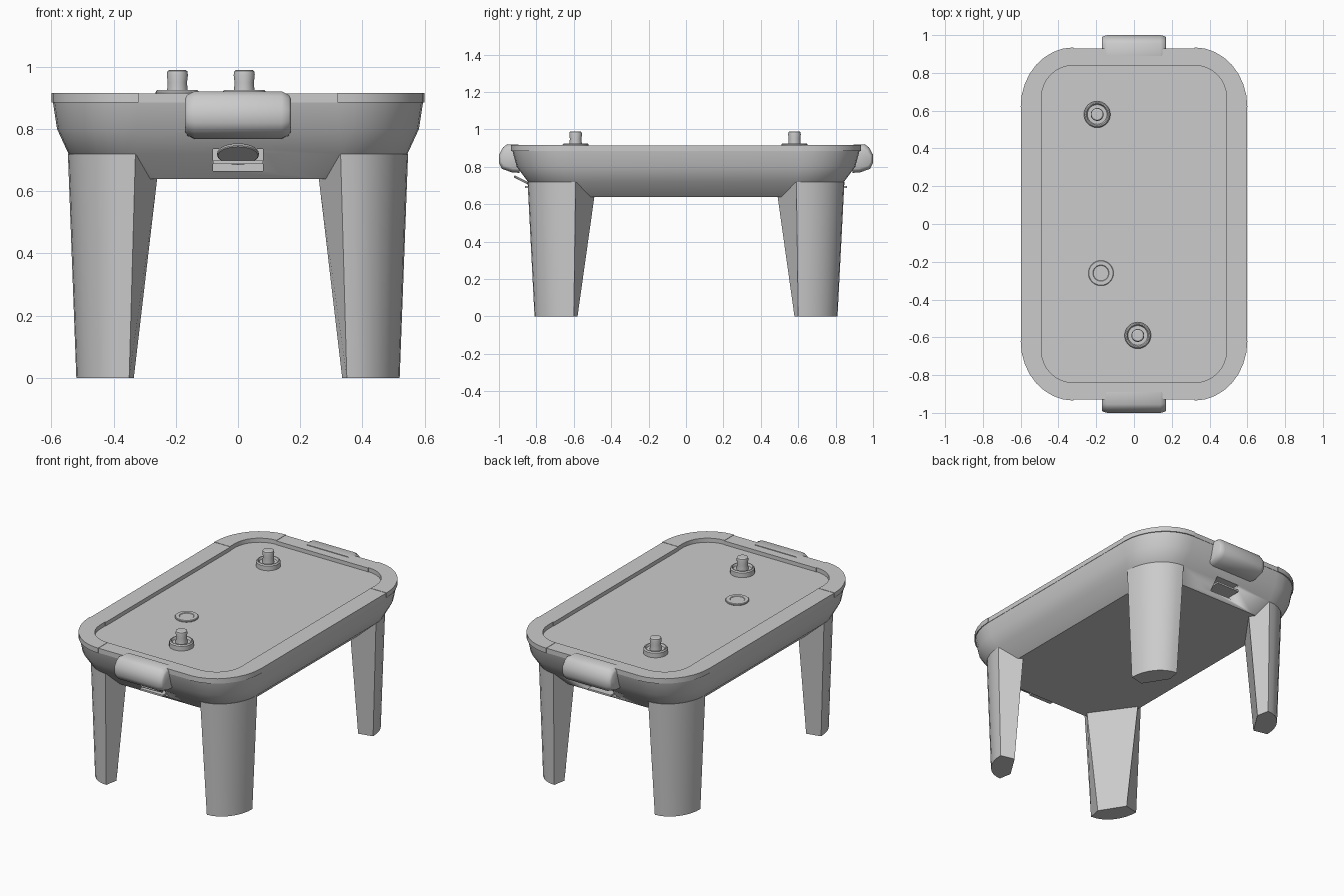
import bpy, bmesh
from math import sin, cos, pi, radians

cube = bpy.data.objects.get("Cube")
if cube:
    bpy.data.objects.remove(cube, do_unlink=True)

grey = bpy.data.materials.new("light_grey")
grey.use_nodes = True
grey.diffuse_color = (0.6, 0.6, 0.6, 1)
grey.node_tree.nodes["Principled BSDF"].inputs["Base Color"].default_value = (0.6, 0.6, 0.6, 1)


def loft(name, rings, angle=30, mirror=(False, False)):
    """Skin a list of equal-length closed rings and cap both ends."""
    bm = bmesh.new()
    loops = [[bm.verts.new(p) for p in ring] for ring in rings]
    n = len(loops[0])
    for a, b in zip(loops, loops[1:]):
        for i in range(n):
            j = (i + 1) % n
            bm.faces.new((a[i], a[j], b[j], b[i]))
    bm.faces.new(loops[0][::-1])
    bm.faces.new(loops[-1])
    bmesh.ops.recalc_face_normals(bm, faces=bm.faces)
    mesh = bpy.data.meshes.new(name)
    bm.to_mesh(mesh)
    bm.free()
    mesh.materials.append(grey)
    mesh.polygons.foreach_set("use_smooth", [True] * len(mesh.polygons))
    mesh.set_sharp_from_angle(angle=radians(angle))
    obj = bpy.data.objects.new(name, mesh)
    bpy.context.collection.objects.link(obj)
    if any(mirror):
        mod = obj.modifiers.new("mirror", "MIRROR")
        mod.use_axis = (mirror[0], mirror[1], False)
        mod.use_mirror_merge = False
    return obj


def arc(cx, cy, rx, ry, z, steps=8, start=0):
    turn = [start + pi / 2 * i / steps for i in range(steps + 1)]
    return [(cx + rx * cos(t), cy + ry * sin(t), z) for t in turn]


def rounded(hx, hy, rx, ry, z):
    """Rounded rectangle outline."""
    pts = []
    for k, (sx, sy) in enumerate([(1, 1), (-1, 1), (-1, -1), (1, -1)]):
        pts += arc(sx * (hx - rx), sy * (hy - ry), rx, ry, z, start=k * pi / 2)
    return pts


def lathe(name, profile, sides=32):
    return loft(name, [[(r * cos(2 * pi * i / sides), r * sin(2 * pi * i / sides), z)
                        for i in range(sides)] for r, z in profile])


def box(name, x, y, z, mirror=(False, False)):
    return loft(name, [[(x[0], y[0], h), (x[1], y[0], h), (x[1], y[1], h), (x[0], y[1], h)]
                       for h in z], mirror=mirror)


# Table body, tapering in towards the flat underside
body = loft("table_body", [
    rounded(0.46, 0.775, 0.2, 0.24, 0.64),
    rounded(0.545, 0.845, 0.215, 0.255, 0.72),
    rounded(0.582, 0.905, 0.26, 0.29, 0.8),
    rounded(0.595, 0.928, 0.275, 0.308, 0.885)])

# Recessed return slots at both ends
cutter = box("slot_cutter", (-0.08, 0.08), (0.74, 0.95), (0.665, 0.735), (False, True))
cutter.hide_render = True
cutter.hide_set(True)
cutter.display_type = 'WIRE'
cut = body.modifiers.new("slots", "BOOLEAN")
cut.operation = 'DIFFERENCE'
cut.object = cutter
box("slot_lip", (-0.08, 0.08), (0.74, 0.862), (0.688, 0.699), (False, True))

# Playing field
loft("playing_field", [rounded(0.5, 0.85, 0.17, 0.17, z) for z in (0.88, 0.89)])


# Rim: corner pieces with straight rails between them
def rim_section(outer, inner, low, high):
    return [(*outer, low), (*outer, high), (*inner, high), (*inner, low)]


LOW, HIGH = 0.885, 0.916
outer = [p[:2] for p in arc(0.32, 0.62, 0.28, 0.315, 0)]
inner = [p[:2] for p in arc(0.32, 0.67, 0.17, 0.17, 0)]
corner = [rim_section(outer[0], (0.49, 0.62), LOW, HIGH)]
corner += [rim_section(o, i, LOW, HIGH) for o, i in zip(outer, inner)]
loft("rim_corners", corner, mirror=(True, True))
loft("side_rails", [rim_section((0.597, y), (0.487, y), LOW, 0.914)
                    for y in (-0.62, 0.62)], mirror=(True, False))
loft("end_rails", [rim_section((x, 0.93), (x, 0.837), LOW, 0.914)
                   for x in (-0.32, 0.32)], mirror=(False, True))

# Legs: curved outside following the body corner, faceted inside
foot = arc(0.35, 0.6, 0.17, 0.21, 0) + [(0.335, 0.73, 0), (0.43, 0.58, 0)]
top = arc(0.33, 0.59, 0.217, 0.257, 0.72) + [(0.26, 0.74, 0.64), (0.44, 0.49, 0.64)]
loft("legs", [foot, top], angle=20, mirror=(True, True))

# Score boxes hanging on each end
profile = [(0.89, 0.768), (0.93, 0.77), (0.985, 0.79), (1.0, 0.82),
           (1.0, 0.865), (0.978, 0.905), (0.955, 0.921), (0.89, 0.918)]
sections = []
for x, s in [(-0.17, 0.7), (-0.163, 0.86), (-0.14, 1), (0.14, 1), (0.163, 0.86), (0.17, 0.7)]:
    sections.append([(x, 0.89 + (y - 0.89) * (0.6 + 0.4 * s), 0.845 + (z - 0.845) * s)
                     for y, z in profile])
loft("score_boxes", sections, angle=50, mirror=(False, True))

# Strikers
for name, x, y in [("front_striker", 0.02, -0.59), ("back_striker", -0.195, 0.58)]:
    striker = lathe(name, [(0.07, 0), (0.07, 0.03), (0.064, 0.037), (0.058, 0.037), (0.052, 0.024),
                           (0.034, 0.024), (0.031, 0.06), (0.034, 0.085), (0.032, 0.097), (0.026, 0.101)])
    striker.location = (x, y, 0.889)

# Pucks: one in play, one resting in the front return slot
for name, place, tilt in [("puck", (-0.175, -0.26, 0.889), 0),
                          ("returned_puck", (0, -0.862, 0.714), -27)]:
    puck = lathe(name, [(0.064, 0), (0.067, 0.003), (0.067, 0.009), (0.064, 0.012),
                        (0.043, 0.012), (0.04, 0.009)])
    puck.location = place
    puck.rotation_euler.x = radians(tilt)
